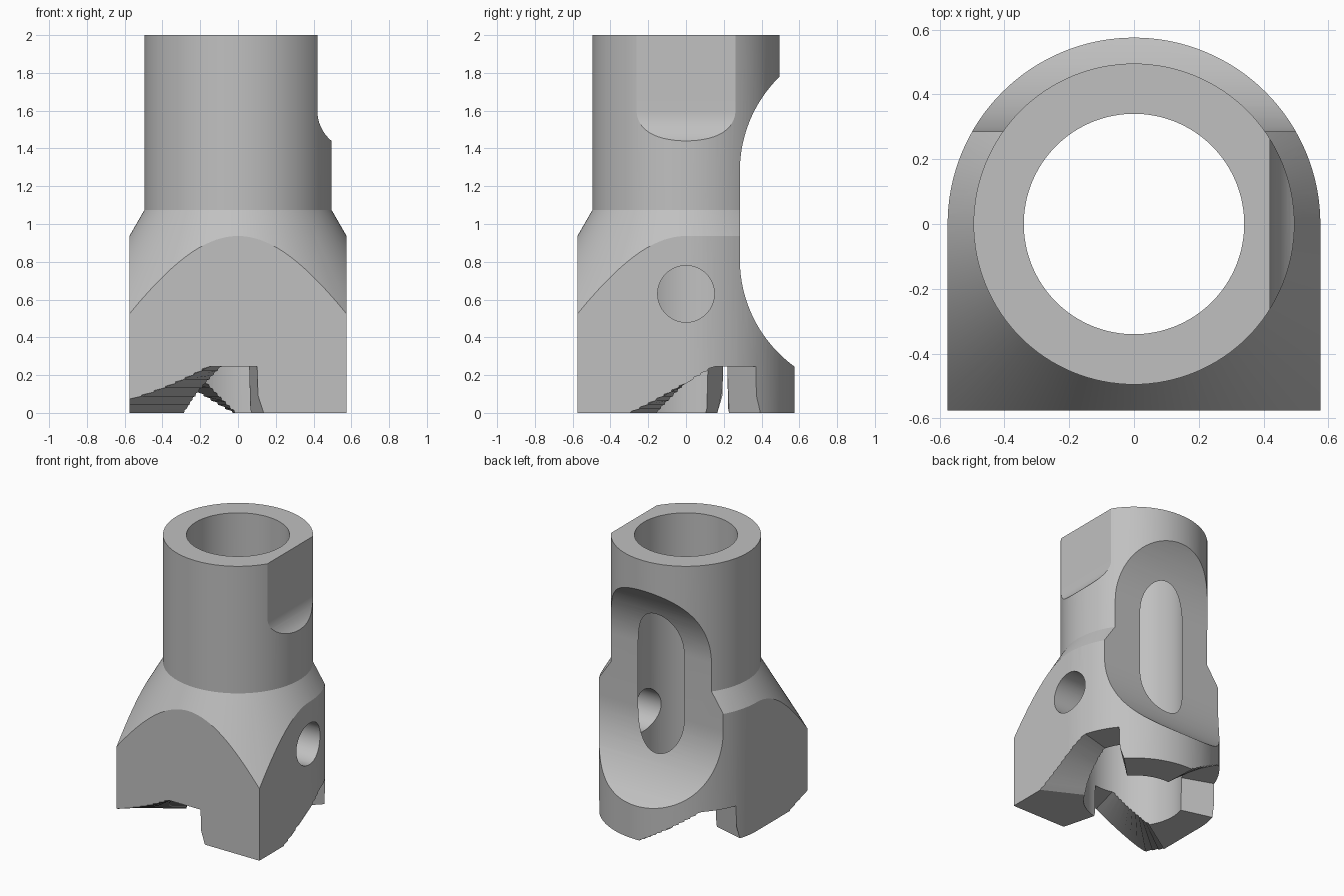
import bpy, bmesh
from math import sin, cos, radians
from mathutils import Vector

cube = bpy.data.objects.get("Cube")
if cube:
    bpy.data.objects.remove(cube, do_unlink=True)

R_SHAFT, R_HEAD, R_BORE = 0.495, 0.575, 0.34


def finish(bm, name):
    bmesh.ops.recalc_face_normals(bm, faces=bm.faces)
    mesh = bpy.data.meshes.new(name)
    bm.to_mesh(mesh)
    bm.free()
    obj = bpy.data.objects.new(name, mesh)
    bpy.context.collection.objects.link(obj)
    return obj


def arc(cx, cy, r, a0, a1, n):
    steps = [radians(a0 + (a1 - a0) * i / n) for i in range(n + 1)]
    return [(cx + r * cos(a), cy + r * sin(a)) for a in steps]


def prism(name, points, place, depth):
    """Extrude a 2D outline; place maps (u, v) to a start point."""
    bm = bmesh.new()
    face = bm.faces.new([bm.verts.new(place(u, v)) for u, v in points])
    new = bmesh.ops.extrude_face_region(bm, geom=[face])["geom"]
    verts = [g for g in new if isinstance(g, bmesh.types.BMVert)]
    bmesh.ops.translate(bm, verts=verts, vec=Vector(depth))
    return finish(bm, name)


def lathe(name, profile, n=128):
    """Revolve (radius, z) pairs around z and cap both ends."""
    bm = bmesh.new()
    rings = [[bm.verts.new((x, y, z)) for x, y in arc(0, 0, r, 0, 360, n)[:-1]]
             for r, z in profile]
    for low, high in zip(rings, rings[1:]):
        for i in range(n):
            j = (i + 1) % n
            bm.faces.new((low[i], low[j], high[j], high[i]))
    bm.faces.new(rings[0])
    bm.faces.new(rings[-1])
    return finish(bm, name)


def tooth_gap(name, turn):
    """Wedge swept around the axis: rising ramp, flat roof, steep wall."""
    top, low, inner, outer = 0.245, -0.05, 0.1, 1.1
    ramp_end, ramp_len, n = -104.6, 42.2, 12
    sections = []
    for i in range(n + 1):
        t = -0.1 + 1.1 * i / n
        a = ramp_end - ramp_len * (1 - t)
        sections.append((a, a, top * t))
    sections += [(-92, -92, top), (-75.2, -80, top)]
    bm = bmesh.new()
    loops = []
    for a_low, a_top, z in sections:
        corners = ((inner, a_low, low), (outer, a_low, low), (outer, a_top, z), (inner, a_top, z))
        loops.append([bm.verts.new((r * cos(radians(a + turn)), r * sin(radians(a + turn)), h))
                      for r, a, h in corners])
    for p, q in zip(loops, loops[1:]):
        for i in range(4):
            j = (i + 1) % 4
            bm.faces.new((p[i], p[j], q[j], q[i]))
    bm.faces.new(loops[0])
    bm.faces.new(loops[-1])
    return finish(bm, name)


def boolean(target, tool, operation):
    mod = target.modifiers.new(tool.name, "BOOLEAN")
    mod.object, mod.operation, mod.solver = tool, operation, "EXACT"
    bpy.context.view_layer.objects.active = target
    bpy.ops.object.modifier_apply(modifier=mod.name)
    bpy.data.objects.remove(tool, do_unlink=True)


# Shaft widening through a cone into the head
body = lathe("cutter_head_body", [(0.95, -0.1), (0.95, 0.287), (R_SHAFT, 1.075), (R_SHAFT, 2)])

# Head outline: round back, square front
outline = arc(0, 0, R_HEAD, 0, 180, 64) + [(-R_HEAD, -R_HEAD), (R_HEAD, -R_HEAD)]
boolean(body, prism("head_outline", outline, lambda u, v: (u, v, 0), (0, 0, 2.2)), "INTERSECT")

# Central bore
boolean(body, lathe("bore", [(R_BORE, -0.2), (R_BORE, 2.2)]), "DIFFERENCE")

# Long scoop in the back, opening a slot into the bore
scoop = arc(0.985, 1.28, 0.7, 110, 180, 28) + arc(0.985, 0.812, 0.7, 180, 250, 28)
boolean(body, prism("back_scoop", scoop, lambda u, v: (-1, u, v), (2, 0, 0)), "DIFFERENCE")

# Flat on the shaft with a curved run-out
flat = [(1, 2.2), (0.42, 2.2)] + arc(0.628, 1.6, 0.208, 180, 270, 20) + [(1, 1.392)]
boolean(body, prism("shaft_flat", flat, lambda u, v: (u, -1, v), (0, 2, 0)), "DIFFERENCE")

# Round hole through one side wall
hole = arc(0, 0.63, 0.15, 0, 360, 64)[:-1]
boolean(body, prism("side_hole", hole, lambda u, v: (0.1, u, v), (0.8, 0, 0)), "DIFFERENCE")

# Three gaps that leave the teeth
for k in range(3):
    boolean(body, tooth_gap("tooth_gap", 120 * k), "DIFFERENCE")

# Single grey material
grey = bpy.data.materials.new("plain_grey")
color = (0.53, 0.53, 0.53, 1)
grey.use_nodes = True
grey.diffuse_color = color
grey.node_tree.nodes["Principled BSDF"].inputs["Base Color"].default_value = color
body.data.materials.clear()
body.data.materials.append(grey)
for poly in body.data.polygons:
    poly.material_index = 0

# Smooth curves, crisp machined edges
bpy.ops.object.select_all(action="DESELECT")
body.select_set(True)
bpy.context.view_layer.objects.active = body
bpy.ops.object.shade_smooth_by_angle(angle=radians(18))
